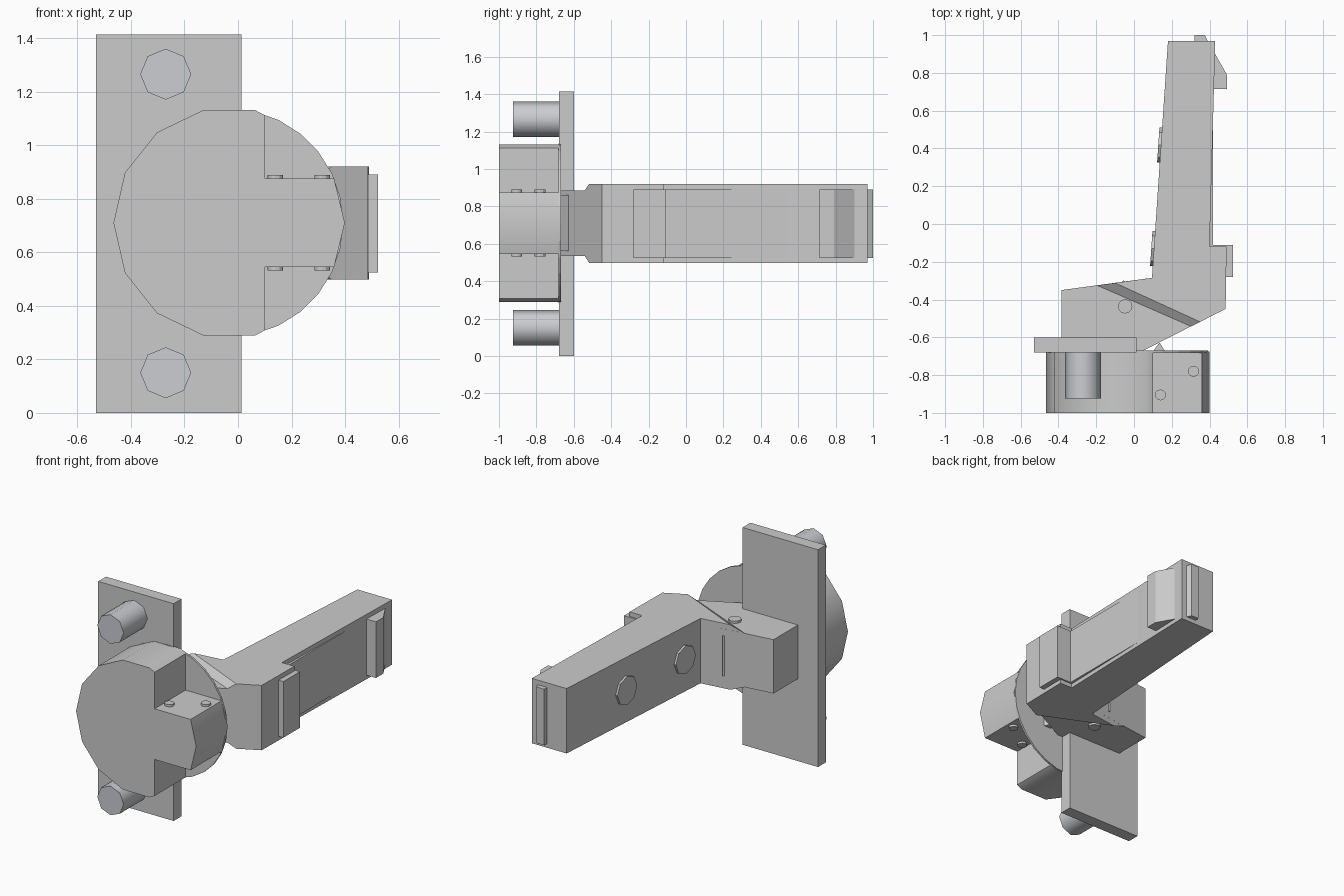
import bpy, bmesh, math
from mathutils import Vector

if "Cube" in bpy.data.objects:
    bpy.data.objects.remove(bpy.data.objects["Cube"])

ZC = 0.71  # height of the mirror plane


def loft(name, rings, mat=None, smooth=None):
    """Closed solid through rings that have equal point counts."""
    bm = bmesh.new()
    loops = [[bm.verts.new(p) for p in ring] for ring in rings]
    n = len(loops[0])
    for a, b in zip(loops, loops[1:]):
        for i in range(n):
            j = (i + 1) % n
            bm.faces.new((a[i], a[j], b[j], b[i]))
    bm.faces.new(loops[0][::-1])
    bm.faces.new(loops[-1])
    bmesh.ops.recalc_face_normals(bm, faces=bm.faces)
    me = bpy.data.meshes.new(name)
    bm.to_mesh(me)
    bm.free()
    ob = bpy.data.objects.new(name, me)
    bpy.context.collection.objects.link(ob)
    if mat:
        me.materials.append(mat)
    if smooth:
        bpy.ops.object.select_all(action='DESELECT')
        ob.select_set(True)
        bpy.context.view_layer.objects.active = ob
        bpy.ops.object.shade_smooth_by_angle(angle=math.radians(smooth))
    return ob


def prism_z(name, pts, z0, z1):
    return loft(name, [[(x, y, z) for x, y in pts] for z in (z0, z1)])


def prism_y(name, pts, y0, y1, **kw):
    return loft(name, [[(x, y, z) for x, z in pts] for y in (y0, y1)], **kw)


def circle(cx, cy, r, n):
    return [(cx + r * math.cos(math.tau * i / n), cy + r * math.sin(math.tau * i / n))
            for i in range(n)]


def rect(x0, y0, x1, y1):
    return [(x0, y0), (x1, y0), (x1, y1), (x0, y1)]


steel = bpy.data.materials.new("bolt_steel")
steel.diffuse_color = (0.6, 0.61, 0.64, 1)
steel.use_nodes = True
steel.node_tree.nodes["Principled BSDF"].inputs["Base Color"].default_value = steel.diffuse_color

# mounting plate with two bolts
prism_y("mounting_plate", rect(-0.53, 0.0, 0.013, 1.413), -0.68, -0.60)
for side, z in (("upper", 1.265), ("lower", 0.15)):
    prism_y(side + "_bolt", circle(-0.27, z, 0.095, 8), -0.925, -0.675, mat=steel, smooth=50)

# round hub, notched above and below on the right
CX, R = -0.033, 0.432
c14 = circle(CX, ZC, R, 14)
upper = [(0.359, ZC + 0.165), (0.1, ZC + 0.165), (0.1, ZC + 0.402)] + c14[3:7]
hub = [c14[0]] + upper + [c14[7]] + [(x, 2 * ZC - z) for x, z in reversed(upper)]
prism_y("hub", hub, -1.0, -0.675, smooth=30)
prism_y("hub_flange", circle(CX, ZC, 0.426, 28), -0.682, -0.669)

# short neck block
prism_z("neck_block", [(-0.385, -0.67), (0.05, -0.67), (0.305, -0.54), (0.40, -0.45),
                       (0.30, -0.25), (0.095, -0.285), (-0.385, -0.35)], 0.535, 0.885)

# long arm with a bevelled diagonal step onto the neck
arm = [(0.095, -0.285), (0.18, 0.97), (0.43, 0.97), (0.40, -0.12), (0.49, -0.12), (0.485, -0.45)]
inner = arm + [(0.35, -0.518), (-0.10, -0.312)]
outer = arm + [(0.302, -0.542), (-0.195, -0.325)]
loft("arm", [[(x, y, z) for x, y in ring] for ring, z in
             ((inner, 0.498), (outer, 0.535), (outer, 0.885), (inner, 0.92))])

# thin side panel, side catches and end catch
Z0, Z1 = 0.525, 0.89
prism_z("side_panel", rect(0.38, -0.12, 0.418, 0.70), Z0, Z1)
prism_z("near_catch", [(0.40, -0.12), (0.48, -0.28), (0.523, -0.28), (0.523, -0.11),
                       (0.40, -0.11)], Z0, Z1)
prism_z("far_catch", [(0.40, 0.715), (0.492, 0.715), (0.492, 0.79), (0.43, 0.90),
                      (0.40, 0.90)], Z0, Z1)
prism_z("end_catch", [(0.32, 0.96), (0.395, 0.96), (0.375, 1.0), (0.32, 1.0)], Z0, Z1)

# thin ridges on the neck back and behind the flange
prism_z("neck_ridge", [(-0.075, -0.32), (-0.035, -0.32), (-0.055, -0.297)], 0.58, 0.84)
prism_z("flange_ridge", [(0.10, -0.675), (0.165, -0.675), (0.135, -0.627)], 0.56, 0.86)

# flat round buttons on the slanted arm side
along = Vector((0.085, 1.255, 0)).normalized()
out = Vector((-along.y, along.x, 0))
for i, t in enumerate((0.155, 0.705)):
    c = Vector((0.095, -0.285, ZC)) + along * t
    disc = [c + along * u + Vector((0, 0, v)) for u, v in circle(0, 0, 0.093, 8)]
    loft("arm_button_%d" % (i + 1), [[p + out * d for p in disc] for d in (-0.02, 0.014)])

# small pins, mirrored above and below
for name, x, y, r, h in (("hub_pin_inner", 0.14, -0.905, 0.029, 0.165),
                         ("hub_pin_outer", 0.315, -0.78, 0.029, 0.165),
                         ("neck_pin", -0.047, -0.436, 0.038, 0.175)):
    for side, s in (("top", 1), ("bottom", -1)):
        prism_z(name + "_" + side, circle(x, y, r, 12), ZC + s * (h - 0.02), ZC + s * (h + 0.014))
